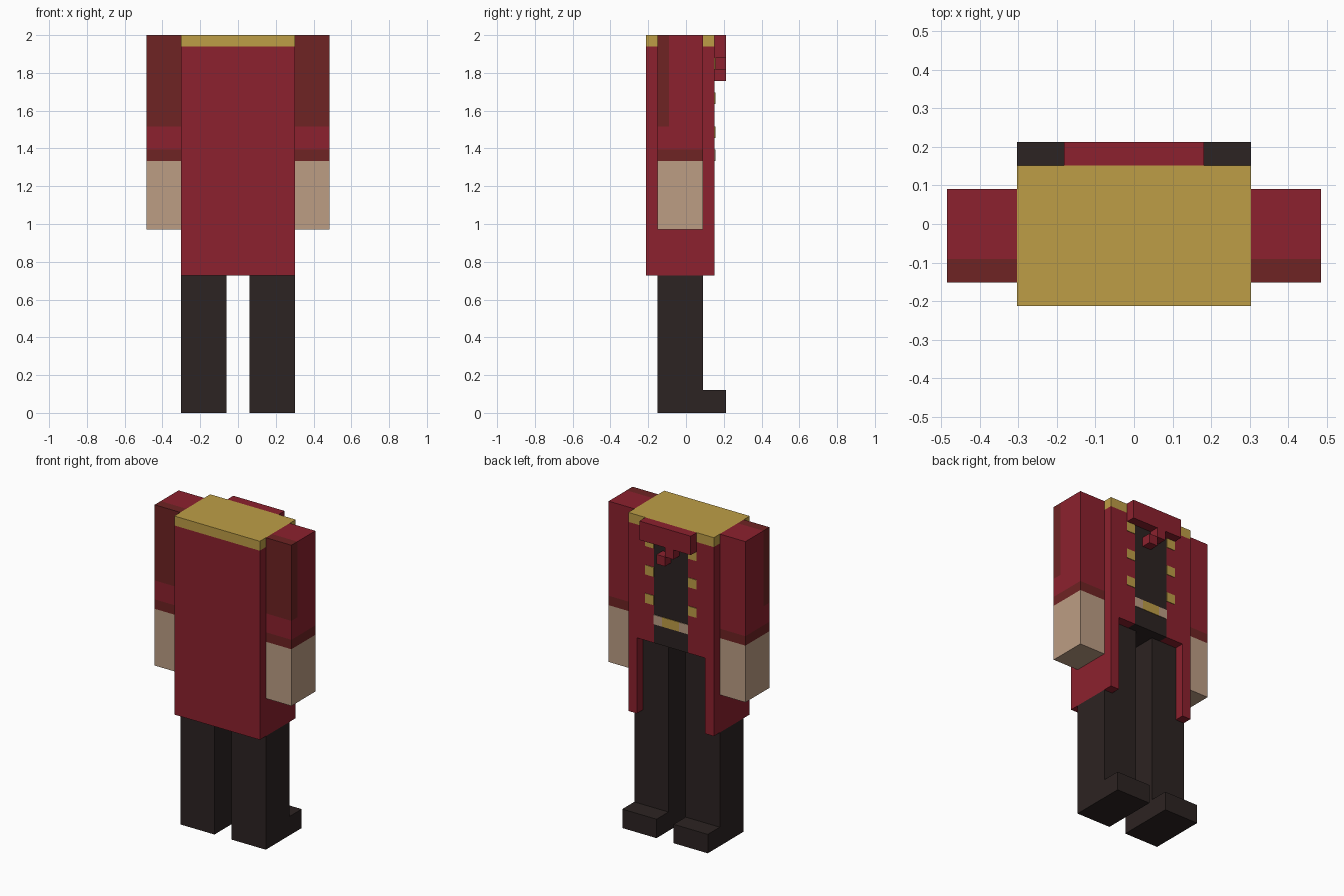
import bpy
import bmesh
from mathutils import Vector

if "Cube" in bpy.data.objects:
    bpy.data.objects.remove(bpy.data.objects["Cube"])

U = 2 / 33  # one block unit: the figure is 33 blocks tall


def srgb(*rgb):
    """8-bit sRGB to linear RGBA."""
    lin = [(c / 255 / 12.92 if c <= 10 else ((c / 255 + 0.055) / 1.055) ** 2.4) for c in rgb]
    return (*lin, 1.0)


def material(name, colour):
    mat = bpy.data.materials.new(name)
    mat.use_nodes = True
    mat.diffuse_color = colour
    bsdf = next(n for n in mat.node_tree.nodes if n.type == 'BSDF_PRINCIPLED')
    bsdf.inputs["Base Color"].default_value = colour
    bsdf.inputs["Roughness"].default_value = 0.9
    return mat


RED = material("coat_red", srgb(140, 33, 46))
DARK_RED = material("dark_red", srgb(110, 35, 35))
GOLD = material("gold", srgb(190, 158, 70))
SKIN = material("skin", srgb(188, 157, 132))
BLACK = material("near_black", srgb(44, 35, 34))


def box(name, mat, x, y, z, side=1):
    """Box from (min, max) ranges in block units; side=-1 mirrors it in x."""
    if side < 0:
        x = (-x[1], -x[0])
    lo, hi = Vector((x[0], y[0], z[0])) * U, Vector((x[1], y[1], z[1])) * U
    bm = bmesh.new()
    bmesh.ops.create_cube(bm, size=1)
    for v in bm.verts:
        v.co = Vector([lo[i] + (v.co[i] + 0.5) * (hi[i] - lo[i]) for i in range(3)])
    mesh = bpy.data.meshes.new(name)
    bm.to_mesh(mesh)
    bm.free()
    mesh.materials.append(mat)
    obj = bpy.data.objects.new(name, mesh)
    bpy.context.collection.objects.link(obj)
    return obj


PLATE = (2.5, 2.56)  # depth range of thin details on the chest

# Coat: back panel, shirt core and gold shoulder slab
box("coat_back", RED, (-5, 5), (-3.5, -2.5), (12, 32))
box("shirt", BLACK, (-2, 2), (-2.5, 2.5), (20, 32))
box("shoulder_slab", GOLD, (-5, 5), (-3.5, 2.5), (32, 33))

# Belt and buckle
box("belt_buckle", GOLD, (-1, 1), PLATE, (22, 23))

# Neck cloth and its two hanging ends
box("neck_cloth", RED, (-3, 3), (2.5, 3.5), (31, 33))
box("neck_cloth_knot", RED, (-1, 0), (2.5, 3.5), (30, 31))
box("neck_cloth_end", RED, (0, 1), (2.5, 3.5), (29, 30))

for side, label in ((1, "left"), (-1, "right")):
    def part(name, mat, x, y, z):
        box(f"{label}_{name}", mat, x, y, z, side)

    # Coat half and the hanging skirt panel beside the leg
    part("coat_half", RED, (2, 5), (-2.5, 2.5), (20, 32))
    part("coat_skirt", RED, (4, 5), (-2.5, 2.5), (12, 20))
    part("belt", SKIN, (1, 2), PLATE, (22, 23))
    for i, z in enumerate((24, 27, 30)):
        part(f"button_{i + 1}", GOLD, (2, 3), PLATE, (z, z + 1))

    # Arm: sleeve with dark back strip, cuff and bare forearm
    part("sleeve", RED, (5, 8), (-1.5, 1.5), (25, 33))
    part("sleeve_back", DARK_RED, (5, 8), (-2.5, -1.5), (25, 33))
    part("lower_sleeve", RED, (5, 8), (-2.5, 1.5), (23, 25))
    part("cuff", DARK_RED, (5, 8), (-2.5, 1.5), (22, 23))
    part("forearm", SKIN, (5, 8), (-2.5, 1.5), (16, 22))

    # Leg: thigh inside the coat, lower leg and shoe
    part("thigh", BLACK, (1, 4), (-2.5, 1.5), (12, 20))
    part("lower_leg", BLACK, (1, 5), (-2.5, 1.5), (0, 12))
    part("shoe_toe", BLACK, (1, 5), (1.5, 3.5), (0, 2))
